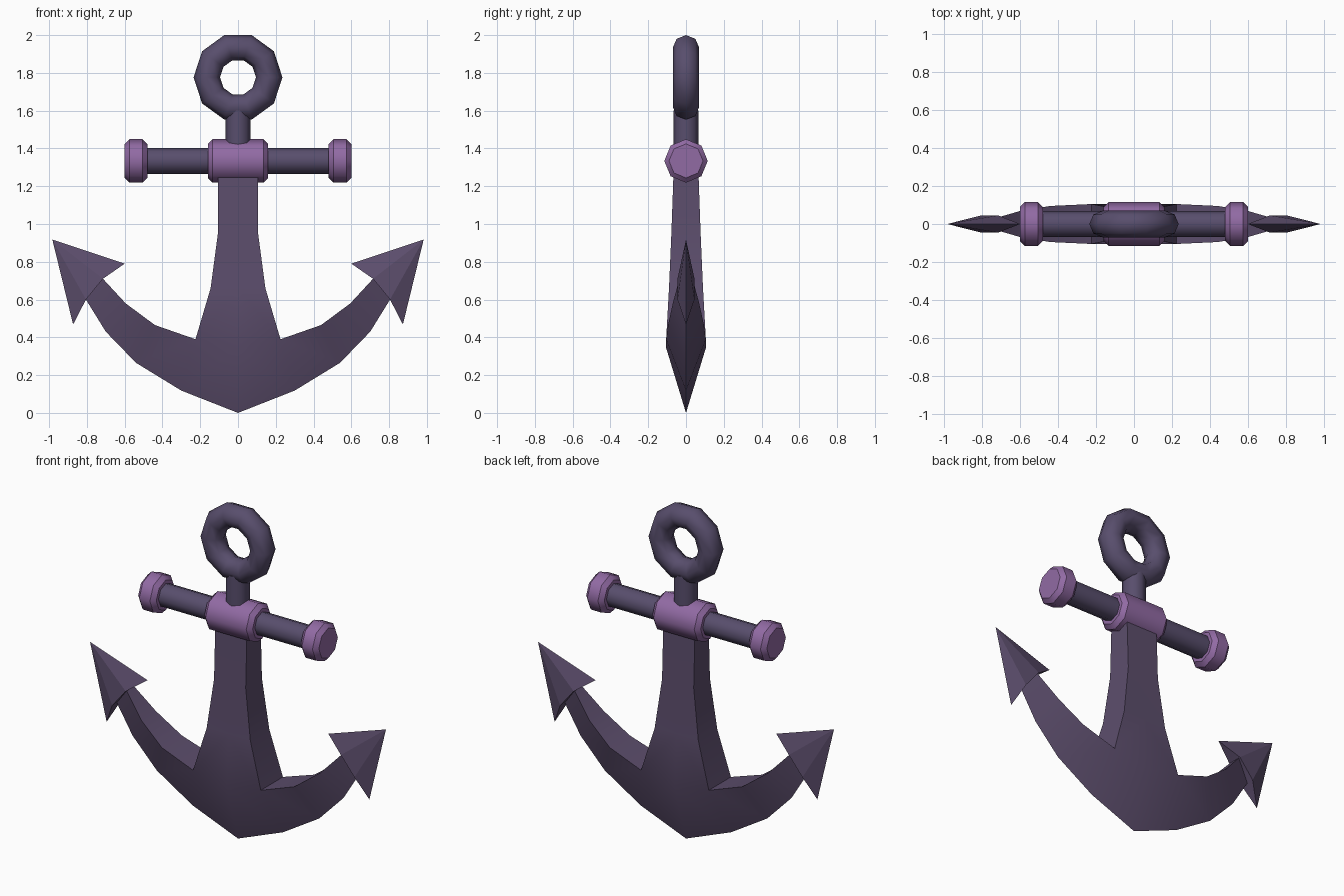
import bpy, bmesh, math
from mathutils import Matrix

if "Cube" in bpy.data.objects:
    bpy.data.objects.remove(bpy.data.objects["Cube"])


def material(name, rgb):
    m = bpy.data.materials.new(name)
    m.diffuse_color = (*rgb, 1)
    m.use_nodes = True
    m.node_tree.nodes["Principled BSDF"].inputs["Base Color"].default_value = m.diffuse_color
    return m


IRON = material("dark purple iron", (0.107, 0.075, 0.150))
DARK = material("slate purple iron", (0.098, 0.076, 0.152))
VIOLET = material("violet fittings", (0.285, 0.145, 0.370))


def finish(bm, name, mat, angle=None):
    """Weld, fix normals and link a mesh as a named object."""
    bmesh.ops.remove_doubles(bm, verts=bm.verts, dist=0.0005)
    bmesh.ops.recalc_face_normals(bm, faces=bm.faces)
    for f in bm.faces:
        f.smooth = True
    if angle:
        for e in bm.edges:
            e.smooth = e.calc_face_angle(0) < math.radians(angle)
    me = bpy.data.meshes.new(name)
    bm.to_mesh(me)
    bm.free()
    me.materials.append(mat)
    ob = bpy.data.objects.new(name, me)
    bpy.context.collection.objects.link(ob)
    return ob


def face(bm, *pts):
    bm.faces.new([bm.verts.new(p) for p in pts])


def back(p):
    return (p[0], -p[1], p[2])


def mirror_x(bm):
    geom = bm.verts[:] + bm.edges[:] + bm.faces[:]
    new = bmesh.ops.duplicate(bm, geom=geom)["geom"]
    verts = [v for v in new if isinstance(v, bmesh.types.BMVert)]
    bmesh.ops.scale(bm, vec=(-1, 1, 1), verts=verts)


def lathe(name, profile, mat, place, sides=8):
    """Closed turned part along local z, with crisp ring edges."""
    bm = bmesh.new()
    rings = [[bm.verts.new((r * math.cos(2 * math.pi * i / sides),
                            r * math.sin(2 * math.pi * i / sides), h))
              for i in range(sides)] for h, r in profile]
    for a, b in zip(rings, rings[1:]):
        for i in range(sides):
            j = (i + 1) % sides
            bm.faces.new((a[i], a[j], b[j], b[i]))
    bm.faces.new(rings[0])
    bm.faces.new(rings[-1])
    for e in bm.edges:
        e.smooth = abs(e.verts[0].co.z - e.verts[1].co.z) > 1e-5
    bm.transform(place)
    return finish(bm, name, mat)


# Shank and arms: thick inner edge, sharp keel along the outer edge
inner = [(0, .107, .35), (.225, .105, .39), (.44, .095, .465),
         (.595, .07, .58), (.715, .035, .71)]
keel = [(0, 0, 0), (.30, 0, .118), (.54, 0, .265), (.70, 0, .43), (.805, 0, .60)]
shank = [inner[1], (.145, .09, .66), (.105, .077, .96), (.105, .065, 1.30)]

bm = bmesh.new()
for i in range(4):
    a, b, c, d = inner[i], inner[i + 1], keel[i + 1], keel[i]
    face(bm, a, b, c, d)
    face(bm, back(a), back(b), c, d)
    if i:
        face(bm, a, b, back(b), back(a))
face(bm, inner[4], back(inner[4]), keel[4])
for i in range(3):
    a, b = shank[i], shank[i + 1]
    ca = inner[0] if i == 0 else (0, a[1], a[2])
    cb = (0, b[1], b[2])
    face(bm, a, b, cb, ca)
    face(bm, back(a), back(b), back(cb), back(ca))
    face(bm, a, b, back(b), back(a))
face(bm, shank[3], (0, .065, 1.30), (0, -.065, 1.30), back(shank[3]))
mirror_x(bm)
finish(bm, "shank_and_arms", IRON, 35)

# Arrow-shaped flukes with a raised middle
tip, barb_in, barb_out = (.983, 0, .918), (.60, 0, .79), (.873, 0, .468)
n1, n2 = (.715, .045, .71), (.805, .045, .60)
bm = bmesh.new()
for f in (lambda p: p, back):
    face(bm, tip, barb_in, f(n1))
    face(bm, tip, f(n1), f(n2))
    face(bm, tip, f(n2), barb_out)
face(bm, barb_in, n1, back(n1))
face(bm, n1, n2, back(n2), back(n1))
face(bm, barb_out, n2, back(n2))
mirror_x(bm)
finish(bm, "flukes", IRON, 20)

# Cross stock: rod, middle sleeve and end caps
ZS = 1.334


def along_x(x):
    return Matrix.Translation((x, 0, ZS)) @ Matrix.Rotation(math.pi / 2, 4, 'Y')


def collar(half, r=.115, bevel=.025):
    return [(-half, r - bevel), (-half + bevel, r), (half - bevel, r), (half, r - bevel)]


lathe("stock_rod", [(-.55, .069), (.55, .069)], DARK, along_x(0))
lathe("stock_sleeve", collar(.16), VIOLET, along_x(0))
for side, label in ((-1, "left"), (1, "right")):
    lathe("stock_cap_" + label, collar(.06), VIOLET, along_x(side * .54))

# Neck under the ring
lathe("ring_neck", [(1.40, .066), (1.60, .066)], DARK, Matrix())

# Ring
bpy.ops.mesh.primitive_torus_add(major_segments=10, minor_segments=8,
                                 major_radius=.165, minor_radius=.07,
                                 location=(0, 0, 1.7765),
                                 rotation=(math.pi / 2, 0, 0))
ring = bpy.context.object
ring.name = "ring"
ring.data.materials.append(DARK)
bpy.ops.object.shade_smooth()
